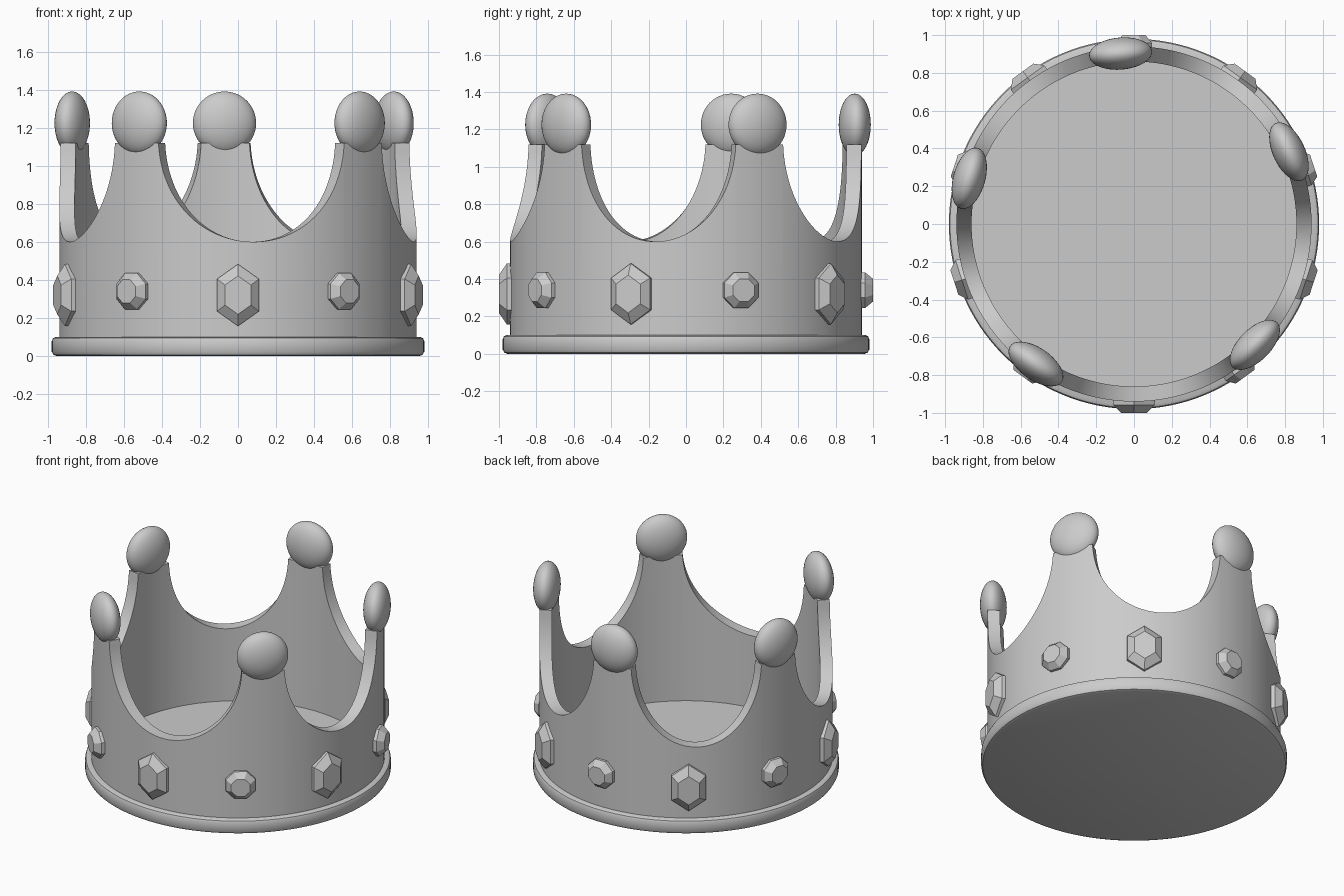
import bpy, bmesh
from math import sin, cos, pi, radians

if "Cube" in bpy.data.objects:
    bpy.data.objects.remove(bpy.data.objects["Cube"])

SPIKES = [-125, -45, 25, 94.5, 164.5]      # angles of the five points (degrees)
NECK = 8.5                                 # half width of a point at its tip


def finish(name, bm, smooth=True):
    bmesh.ops.recalc_face_normals(bm, faces=bm.faces)
    mesh = bpy.data.meshes.new(name)
    bm.to_mesh(mesh)
    bm.free()
    ob = bpy.data.objects.new(name, mesh)
    bpy.context.collection.objects.link(ob)
    if smooth:
        bpy.ops.object.select_all(action='DESELECT')
        ob.select_set(True)
        bpy.context.view_layer.objects.active = ob
        bpy.ops.object.shade_smooth_by_angle(angle=radians(35))
    return ob


def bridge(bm, a, b):
    n = len(a)
    for i in range(n):
        j = (i + 1) % n
        bm.faces.new((a[i], a[j], b[j], b[i]))


# Base: solid floor with a rounded rim, turned from a profile
def base():
    bm = bmesh.new()
    profile = [(.955, 0), (.971, .006), (.98, .022), (.98, .078),
               (.974, .093), (.96, .1), (.87, .1), (.87, .09)]
    n = 128
    rings = [[bm.verts.new((r * cos(2 * pi * i / n), r * sin(2 * pi * i / n), z))
              for i in range(n)] for r, z in profile]
    for a, b in zip(rings, rings[1:]):
        bridge(bm, a, b)
    bm.faces.new(rings[0])
    bm.faces.new(rings[-1])
    finish("base_rim_and_floor", bm)


# Wall: thick band whose top edge dips in an elliptical scoop between points
def wall():
    cols = []
    for k, a in enumerate(SPIKES):
        b = SPIKES[(k + 1) % 5] + (360 if k == 4 else 0)
        mid, half = (a + b) / 2, (b - a) / 2 - NECK
        for i in range(4):                                  # flat tip
            cols.append((a - NECK + 2 * NECK * i / 4, 1.12))
        for i in range(49):                                 # scoop
            u = -pi / 2 + pi * i / 48
            cols.append((mid + half * sin(u), min(1.12, .6 + .55 * (1 - cos(u)))))
    # drop the duplicate column where each scoop meets the next tip
    cols = [c for i, c in enumerate(cols) if abs(c[0] - cols[i - 1][0]) % 360 > 1e-4]
    bm = bmesh.new()

    def ring(r, z=None):
        return [bm.verts.new((r * cos(radians(t)), r * sin(radians(t)),
                              top if z is None else z)) for t, top in cols]
    rings = [ring(.94, .05), ring(.94), ring(.86), ring(.86, .05)]
    for i in range(4):
        bridge(bm, rings[i], rings[(i + 1) % 4])
    finish("crown_wall", bm)


# Flattened ball on each point
def ball(angle):
    bpy.ops.mesh.primitive_uv_sphere_add(
        segments=40, ring_count=24, radius=1,
        location=(.905 * cos(radians(angle)), .905 * sin(radians(angle)), 1.225),
        rotation=(0, 0, radians(angle)))
    ob = bpy.context.object
    ob.name = "point_ball"
    ob.scale = (.085, .167, .166)
    bpy.ops.object.shade_smooth()


# Faceted gem: outline in (sideways, up), straight girdle then bevel to a table
def gem(name, angle, z, outline, table):
    bm = bmesh.new()
    c, s = cos(radians(angle)), sin(radians(angle))
    rings = [[bm.verts.new((r * c - x * k * s, r * s + x * k * c, z + h * k))
              for x, h in outline] for r, k in ((.9, 1), (.958, 1), (1.0, table))]
    bridge(bm, rings[0], rings[1])
    bridge(bm, rings[1], rings[2])
    bm.faces.new(rings[0])
    bm.faces.new(rings[2])
    finish(name, bm, smooth=False)


HEX = [(0, .163), (-.11, .085), (-.11, -.085), (0, -.163), (.11, -.085), (.11, .085)]
OCT = [(.103 * cos(pi / 8 + i * pi / 4), .103 * sin(pi / 8 + i * pi / 4)) for i in range(8)]

base()
wall()
for a in SPIKES:
    ball(a)
for i in range(5):
    gem("large_gem", -90 + 72 * i, .32, HEX, .62)
    gem("small_gem", -54 + 72 * i, .34, OCT, .64)
